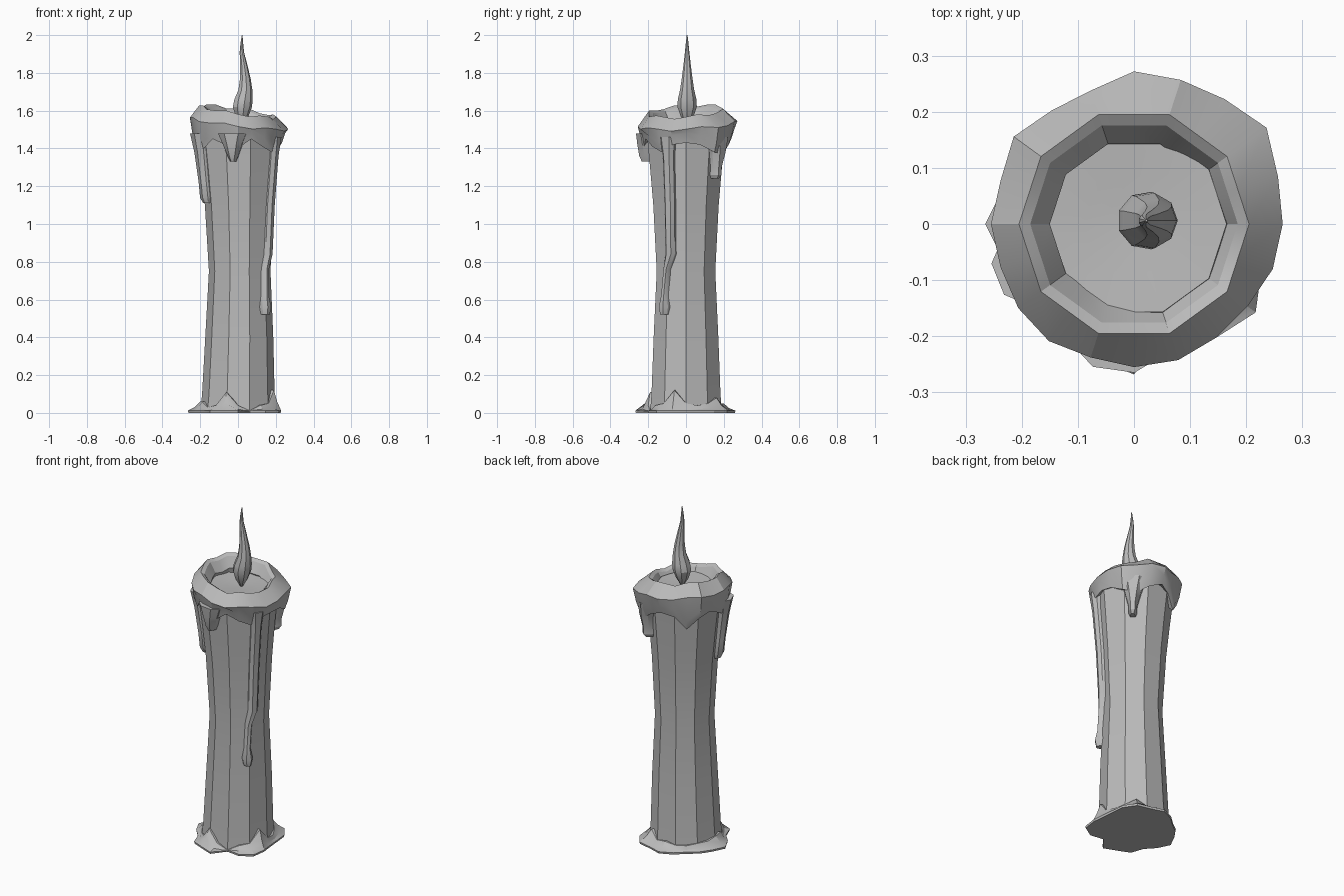
import bpy, bmesh, math
from mathutils import Vector

cube = bpy.data.objects.get("Cube")
if cube:
    bpy.data.objects.remove(cube, do_unlink=True)

wax = bpy.data.materials.new("grey wax")
wax.use_nodes = True
wax.diffuse_color = (0.5, 0.5, 0.5, 1)
bsdf = wax.node_tree.nodes["Principled BSDF"]
bsdf.inputs["Base Color"].default_value = wax.diffuse_color
bsdf.inputs["Roughness"].default_value = 0.8


def polar(angle, r, z):
    a = math.radians(angle)
    return Vector((r * math.cos(a), r * math.sin(a), z))


def loft(name, rings, closed=False):
    """Skin a list of equal-length point rings; cap the ends or join them."""
    bm = bmesh.new()
    rows = [[bm.verts.new(p) for p in ring] for ring in rings]
    n = len(rows[0])
    pairs = list(zip(rows, rows[1:]))
    if closed:
        pairs.append((rows[-1], rows[0]))
    else:
        bm.faces.new(rows[0])
        bm.faces.new(rows[-1])
    for a, b in pairs:
        for i in range(n):
            j = (i + 1) % n
            bm.faces.new((a[i], a[j], b[j], b[i]))
    bmesh.ops.recalc_face_normals(bm, faces=bm.faces)
    mesh = bpy.data.meshes.new(name)
    bm.to_mesh(mesh)
    bm.free()
    mesh.materials.append(wax)
    obj = bpy.data.objects.new(name, mesh)
    bpy.context.collection.objects.link(obj)
    bpy.ops.object.select_all(action="DESELECT")
    obj.select_set(True)
    bpy.context.view_layer.objects.active = obj
    bpy.ops.object.shade_smooth_by_angle(angle=math.radians(25))
    return obj


# Waisted ten-sided candle body
PROFILE = [(0, 0.2), (0.1, 0.192), (0.4, 0.18), (0.75, 0.163), (1.1, 0.182), (1.3, 0.2), (1.5, 0.22)]


def body_radius(z):
    for (z0, r0), (z1, r1) in zip(PROFILE, PROFILE[1:]):
        if z <= z1:
            return r0 + (r1 - r0) * (z - z0) / (z1 - z0)
    return PROFILE[-1][1]


def lean(z):
    return Vector((0.009 * math.sin(math.pi * min(z, 1.5) / 1.5), 0, 0))


loft("candle_body", [[polar(36 * i, r, z) + lean(z) for i in range(10)] for z, r in PROFILE])

# Melted rim: widest radius and hem height at even angles
RIM = [(.265, 1.43), (.27, 1.42), (.292, 1.38), (.275, 1.37), (.27, 1.42),
       (.272, 1.45), (.25, 1.43), (.25, 1.36), (.265, 1.43), (.25, 1.45),
       (.255, 1.42), (.25, 1.38), (.255, 1.40), (.258, 1.45), (.25, 1.42),
       (.255, 1.40), (.255, 1.45), (.25, 1.41), (.25, 1.38), (.26, 1.42)]
STEP = 18


def lip_height(i):
    p = polar(STEP * i, 0.2, 0)
    return 1.597 - 0.15 * p.x + 0.07 * p.y + 0.008 * math.sin(i * 1.9)


def inner_ring(r, drop):
    """Ten-sided ring carrying extra points at the middle of its sides."""
    return [polar(STEP * i, r * (0.951 if i % 2 else 1), lip_height(i) - drop) for i in range(20)]


def outer_ring(scale, height):
    return [polar(STEP * i, r * scale, height(i, hem)) for i, (r, hem) in enumerate(RIM)]


loft("melted_rim", [
    inner_ring(0.15, 0.07),
    inner_ring(0.185, 0.012),
    inner_ring(0.205, 0),
    outer_ring(1, lambda i, hem: lip_height(i) - 0.065),
    outer_ring(0.94, lambda i, hem: hem + 0.05),
    outer_ring(0.88, lambda i, hem: hem),
    [polar(STEP * i, 0.185, hem + 0.03) for i, (r, hem) in enumerate(RIM)],
], closed=True)

# Shallow pool of liquid wax
loft("wax_pool", [[polar(36 * i, r, z) for i in range(10)]
                  for r, z in ((0.17, 1.46), (0.165, 1.535), (0.09, 1.53), (0.02, 1.525))])


# Running drips: rows of angle, height, half width, depth outside the body
def drip(name, rows):
    rings = []
    for angle, z, w, depth in rows:
        out = polar(angle, 1, 0)
        side = Vector((-out.y, out.x, 0))
        base = out * body_radius(z) * 0.96 + lean(z) + Vector((0, 0, z))
        rings.append([base + out * d + side * s for d, s in
                      ((-0.03, -w), (depth * 0.5, -w), (depth + 0.008, -w * 0.5),
                       (depth + 0.008, w * 0.5), (depth * 0.5, w), (-0.03, w))])
    loft(name, rings)


drip("long_drip", [(-27, 1.46, .045, .03), (-27, 1.36, .032, .024), (-28, 1.1, .03, .022),
                   (-29, .84, .028, .022), (-37, .76, .018, .022), (-40, .62, .017, .024),
                   (-40, .56, .028, .034), (-40, .52, .02, .025)])
drip("left_drip", [(202, 1.48, .06, .045), (202, 1.38, .045, .035), (202, 1.22, .034, .03),
                   (202, 1.14, .036, .03), (202, 1.11, .024, .018)])
drip("front_drip", [(262, 1.48, .075, .045), (262, 1.42, .05, .045), (262, 1.36, .028, .042),
                    (262, 1.33, .014, .032)])
drip("back_drip", [(49, 1.46, .07, .05), (49, 1.38, .045, .05), (49, 1.3, .024, .04),
                   (49, 1.26, .024, .042), (49, 1.24, .014, .03)])

# Hardened puddle round the foot: reach and height at even angles
PUDDLE = [(.22, .05), (.225, .04), (.255, .05), (.27, .08), (.25, .04),
          (.262, .05), (.24, .04), (.22, .04), (.23, .05), (.24, .05),
          (.265, .06), (.24, .06), (.22, .03), (.255, .04), (.25, .11),
          (.268, .04), (.2, .012), (.25, .04), (.268, .05), (.24, .12)]


def puddle_ring(point):
    return [polar(STEP * i, *point(r, h)) for i, (r, h) in enumerate(PUDDLE)]


loft("foot_puddle", [
    puddle_ring(lambda r, h: (0.165, h)),
    puddle_ring(lambda r, h: (0.2, h)),
    puddle_ring(lambda r, h: (0.2 + (r - 0.2) * 0.45, h * 0.5)),
    puddle_ring(lambda r, h: (r, 0.012)),
    puddle_ring(lambda r, h: (r * 0.99, 0)),
    puddle_ring(lambda r, h: (0.165, 0)),
], closed=True)

# Curling flame: height, centre x, radius
FLAME = [(1.525, .02, .008), (1.57, .02, .035), (1.62, .022, .052), (1.66, .028, .05),
         (1.71, .038, .038), (1.77, .038, .029), (1.84, .03, .02), (1.91, .02, .012),
         (1.96, .02, .007), (2.0, .022, .002)]
loft("flame", [[polar(40 * i, r, z) + Vector((x, 0.006, 0)) for i in range(9)] for z, x, r in FLAME])
